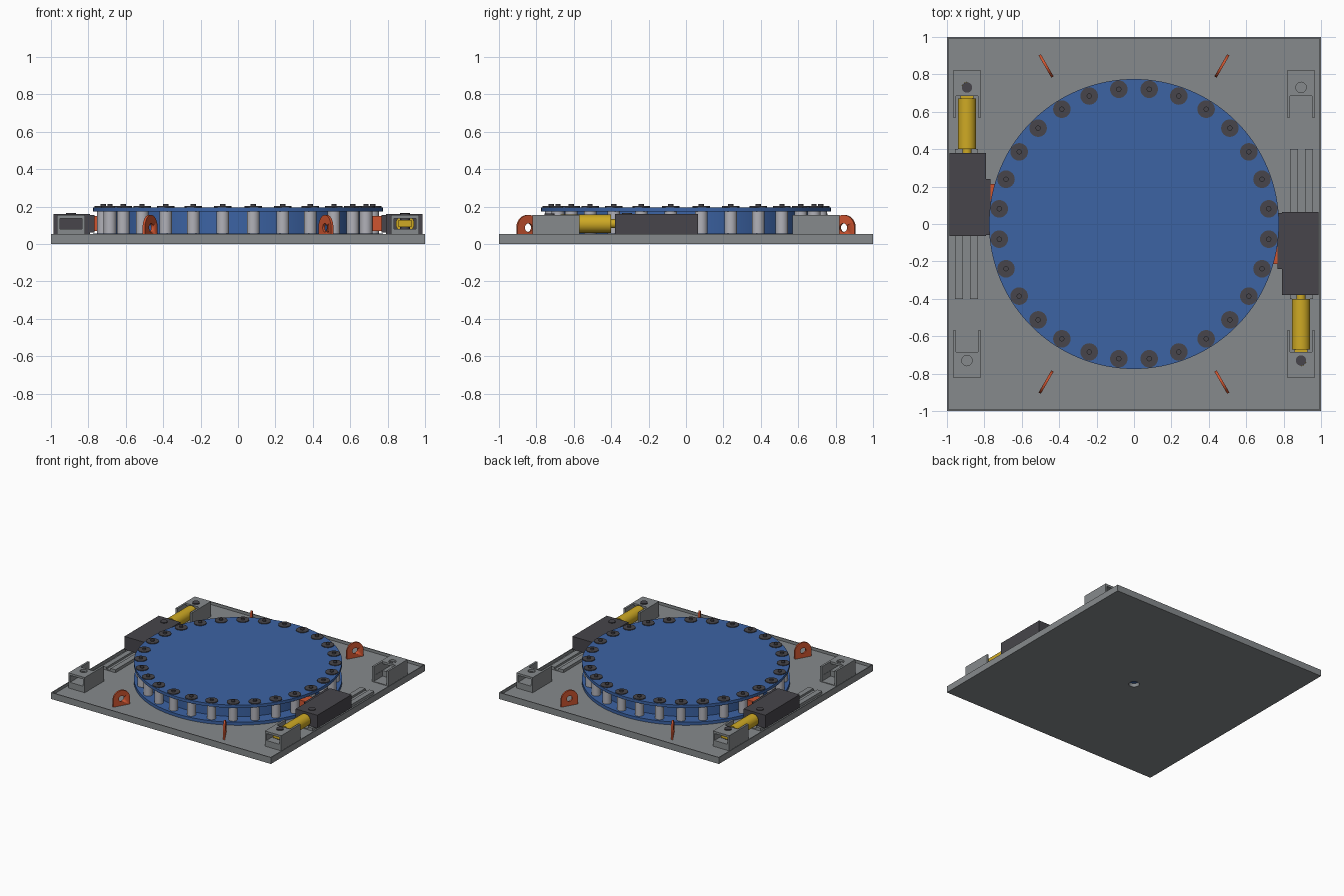
import bpy, bmesh, math
from mathutils import Matrix

if "Cube" in bpy.data.objects:
    bpy.data.objects.remove(bpy.data.objects["Cube"])


def material(name, rgb):
    m = bpy.data.materials.new(name)
    m.use_nodes = True
    m.diffuse_color = (*rgb, 1)
    m.node_tree.nodes["Principled BSDF"].inputs["Base Color"].default_value = (*rgb, 1)
    return m


GREY = material("steel grey", (0.24, 0.255, 0.265))
BLUE = material("blue paint", (0.045, 0.125, 0.37))
DARK = material("dark grey", (0.063, 0.06, 0.07))
YELLOW = material("yellow paint", (0.62, 0.40, 0.018))
ORANGE = material("orange paint", (0.62, 0.09, 0.03))
ROLLER = material("pale steel", (0.44, 0.44, 0.48))
FLOOR, RIM = 0.03, 0.053


def finish(name, bm, mat, smooth=False):
    bmesh.ops.recalc_face_normals(bm, faces=bm.faces)
    me = bpy.data.meshes.new(name)
    bm.to_mesh(me)
    bm.free()
    ob = bpy.data.objects.new(name, me)
    bpy.context.collection.objects.link(ob)
    me.materials.append(mat)
    if smooth:
        bpy.ops.object.select_all(action="DESELECT")
        ob.select_set(True)
        bpy.context.view_layer.objects.active = ob
        bpy.ops.object.shade_smooth_by_angle(angle=math.radians(35))
    return ob


def box(name, x, y, z, mat):
    """Box from (min, max) ranges."""
    bm = bmesh.new()
    bmesh.ops.create_cube(bm, size=1)
    for v in bm.verts:
        v.co = [r[0] + (c + 0.5) * (r[1] - r[0]) for c, r in zip(v.co, (x, y, z))]
    return finish(name, bm, mat)


def cylinder(name, x, y, z, r, length, mat, axis="Z", sides=32):
    """Cylinder centred on a point, along Z or Y."""
    bm = bmesh.new()
    turn = Matrix.Rotation(math.pi / 2, 4, "X") if axis == "Y" else Matrix()
    bmesh.ops.create_cone(bm, cap_ends=True, segments=sides, radius1=r, radius2=r,
                          depth=length, matrix=Matrix.Translation((x, y, z)) @ turn)
    return finish(name, bm, mat, True)


def post(name, x, y, z0, z1, r, mat, sides=32):
    return cylinder(name, x, y, (z0 + z1) / 2, r, z1 - z0, mat, "Z", sides)


def cut(ob, cutter):
    mod = ob.modifiers.new("cut", "BOOLEAN")
    mod.operation, mod.object, mod.solver = "DIFFERENCE", cutter, "EXACT"
    bpy.context.view_layer.objects.active = ob
    bpy.ops.object.modifier_apply(modifier=mod.name)
    bpy.data.objects.remove(cutter)


# Square base tray with a thin raised rim and a central hole
bm = bmesh.new()
bmesh.ops.create_cube(bm, size=2, matrix=Matrix.Translation((0, 0, RIM / 2)) @ Matrix.Diagonal((1, 1, RIM / 2, 1)))
top = max(bm.faces, key=lambda f: f.calc_center_median().z)
bmesh.ops.inset_region(bm, faces=[top], thickness=0.01)
floor = bmesh.ops.extrude_face_region(bm, geom=[top])
bmesh.ops.translate(bm, verts=[v for v in floor["geom"] if isinstance(v, bmesh.types.BMVert)],
                    vec=(0, 0, FLOOR - RIM))
if top.is_valid:
    bmesh.ops.delete(bm, geom=[top], context="FACES_ONLY")
base = finish("base_tray", bm, GREY)
cut(base, post("hole_cutter", 0, 0, -0.1, 0.1, 0.04, GREY))

# Rotating wheel: two discs and an inner drum
post("lower_disc", 0, 0, FLOOR, 0.055, 0.775, BLUE, 128)
post("inner_drum", 0, 0, 0.05, 0.175, 0.675, BLUE, 128)
post("upper_disc", 0, 0, 0.172, 0.196, 0.775, BLUE, 128)

# Ring of rollers with washers and bolt ends
COUNT = 28
for i in range(COUNT):
    a = 2 * math.pi * (i + 0.5) / COUNT
    x, y = 0.725 * math.cos(a), 0.725 * math.sin(a)
    post("roller", x, y, 0.054, 0.173, 0.034, ROLLER, 24)
    post("washer", x, y, 0.195, 0.202, 0.047, DARK, 24)
    post("bolt_end", x, y, 0.2, 0.213, 0.014, DARK, 12)

# Lifting lugs: arched plates with an eye, pointing outwards
for sx in (-1, 1):
    for sy in (-1, 1):
        r, zc, n = 0.068, 0.087, 20
        pts = [(-r, FLOOR), (r, FLOOR)]
        pts += [(r * math.cos(math.pi * k / n), zc + r * math.sin(math.pi * k / n)) for k in range(n + 1)]
        bm = bmesh.new()
        face = bm.faces.new([bm.verts.new((u, -0.007, z)) for u, z in pts])
        ext = bmesh.ops.extrude_face_region(bm, geom=[face])
        bmesh.ops.translate(bm, verts=[v for v in ext["geom"] if isinstance(v, bmesh.types.BMVert)],
                            vec=(0, 0.014, 0))
        lug = finish("lifting_lug", bm, ORANGE, True)
        cut(lug, cylinder("eye_cutter", 0, 0, zc, 0.023, 0.1, ORANGE, "Y", 24))
        lug.location = (sx * 0.47, sy * 0.845, 0)
        lug.rotation_euler.z = sx * sy * math.radians(60)


def bracket(cx, sy):
    """Windowed anchor block with two arms facing the middle."""
    def yr(a, b):
        return tuple(sorted((sy * a, sy * b)))
    body = box("anchor_bracket", (cx - 0.074, cx + 0.074), yr(0.57, 0.82), (FLOOR, 0.155), GREY)
    cut(body, box("mouth_cutter", (cx - 0.058, cx + 0.058), yr(0.5, 0.685), (0.035, 0.3), GREY))
    cut(body, box("window_cutter", (cx - 0.06, cx + 0.06), yr(0.6, 0.9), (0.08, 0.137), GREY))
    cut(body, post("pin_hole_cutter", cx, sy * 0.73, 0.1, 0.3, 0.028, GREY))


# Two drive units, one turned half a circle from the other
CX = 0.893
for s in (-1, 1):
    def rng(a, b):
        return tuple(sorted((s * a, s * b)))
    cx = s * CX
    for end in (-1, 1):
        bracket(cx, end)
    # Slide rails
    box("outer_rail", rng(0.915, 0.957), (-0.4, 0.4), (FLOOR, 0.054), GREY)
    box("inner_rail", rng(0.834, 0.877), (-0.4, 0.4), (FLOOR, 0.054), GREY)
    box("rail_bed", rng(0.87, 0.92), (-0.4, 0.4), (FLOOR, 0.038), GREY)
    # Sliding block with its side step and pawl
    box("slide_block", rng(0.79, 0.987), rng(-0.38, 0.065), (0.052, 0.16), DARK)
    box("block_step", rng(0.768, 0.80), rng(-0.24, 0.06), (0.06, 0.155), DARK)
    box("drive_pawl", rng(0.70, 0.775), rng(-0.215, -0.12), (0.07, 0.15), ORANGE)
    # Hydraulic ram with rod and pins
    cylinder("ram_body", cx, s * -0.537, 0.108, 0.049, 0.27, YELLOW, "Y", 40)
    cylinder("ram_rod", cx, s * -0.39, 0.108, 0.024, 0.06, YELLOW, "Y")
    box("ram_tail", (cx - 0.035, cx + 0.035), rng(-0.77, -0.66), (0.09, 0.127), YELLOW)
    post("anchor_pin", cx, s * -0.73, 0.06, 0.163, 0.0275, DARK)
    post("block_pin", cx, s * -0.315, 0.06, 0.166, 0.027, DARK)
